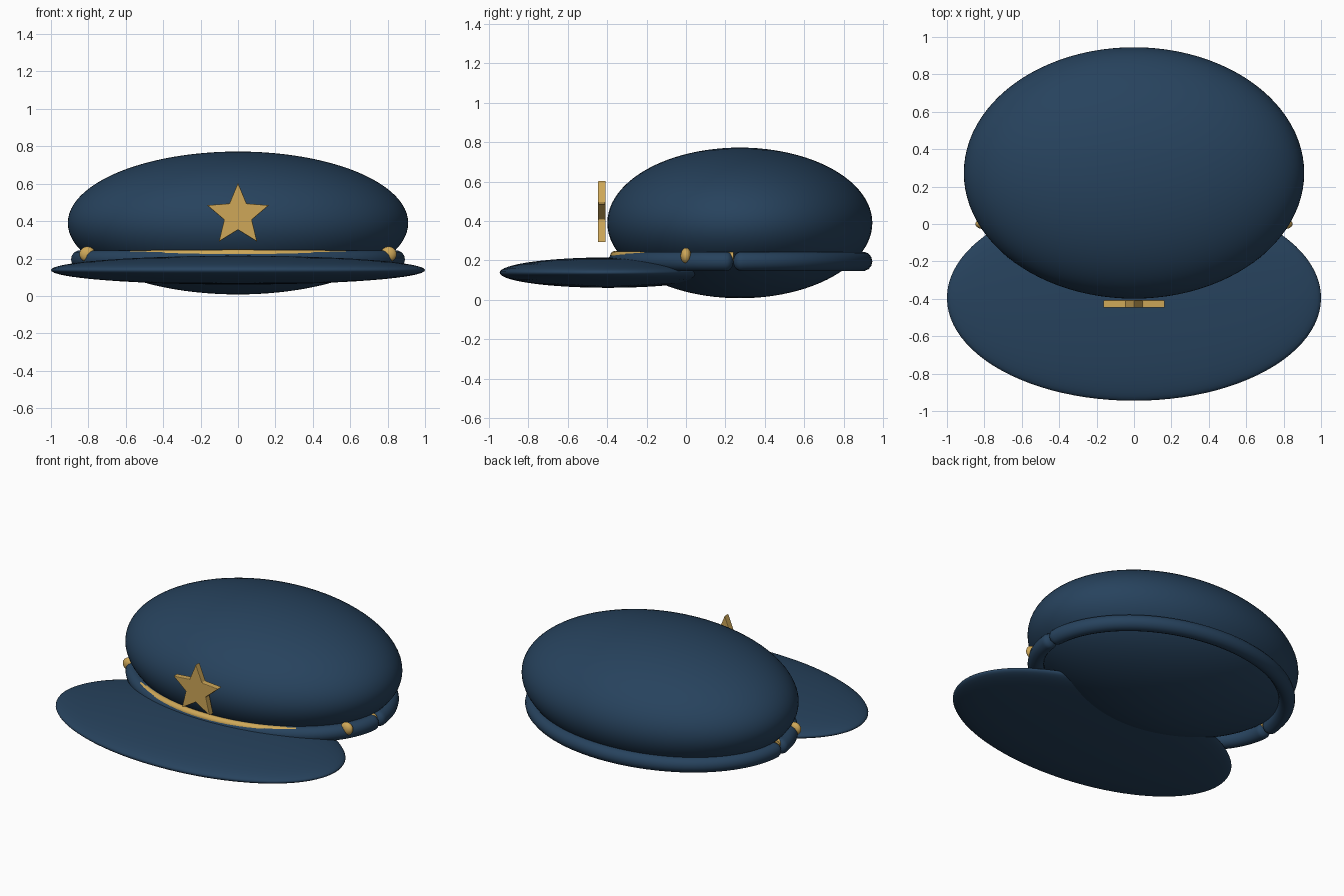
import bpy
import bmesh
import math

if "Cube" in bpy.data.objects:
    bpy.data.objects.remove(bpy.data.objects["Cube"])


def make_material(name, colour):
    mat = bpy.data.materials.new(name)
    mat.use_nodes = True
    mat.diffuse_color = colour
    bsdf = mat.node_tree.nodes["Principled BSDF"]
    bsdf.inputs["Base Color"].default_value = colour
    return mat


navy = make_material("navy cloth", (0.02, 0.055, 0.11, 1))
gold = make_material("gold metal", (0.62, 0.39, 0.098, 1))


def ellipsoid(name, centre, radii, mat, segments=64, rings=32):
    bpy.ops.mesh.primitive_uv_sphere_add(segments=segments, ring_count=rings, location=centre)
    obj = bpy.context.object
    obj.name = name
    obj.scale = radii
    bpy.ops.object.transform_apply(location=False, rotation=False, scale=True)
    bpy.ops.object.shade_smooth()
    obj.data.materials.append(mat)
    return obj


def half_band(name, rx, ry, z, thickness, mat, droop=0.0, taper=0.06, steps=64):
    """Half elliptical tube through the sides; negative ry runs round the front."""
    curve = bpy.data.curves.new(name, "CURVE")
    curve.dimensions = "3D"
    curve.bevel_depth = thickness
    curve.bevel_resolution = 5
    curve.use_fill_caps = True
    spline = curve.splines.new("POLY")
    # Points crowd towards the ends so that the tapered tips stay round
    angles = [math.pi * (1 - math.cos(math.pi * i / steps)) / 2 for i in range(steps + 1)]
    spline.points.add(steps)
    for point, a in zip(spline.points, angles):
        x = rx * math.cos(a)
        point.co = (x, pivot_y + ry * math.sin(a), z - droop * abs(x), 1)
        near_end = min(a, math.pi - a) / taper if taper else 1
        t = min(1, near_end)
        point.radius = max(0.12, math.sqrt(1 - (1 - t) ** 2))
    obj = bpy.data.objects.new(name, curve)
    bpy.context.collection.objects.link(obj)
    bpy.ops.object.select_all(action="DESELECT")
    obj.select_set(True)
    bpy.context.view_layer.objects.active = obj
    bpy.ops.object.convert(target="MESH")
    obj = bpy.context.object
    obj.name = name
    bpy.ops.object.shade_smooth_by_angle(angle=math.radians(50))
    obj.data.materials.clear()
    obj.data.materials.append(mat)
    return obj


# Crown and visor
ellipsoid("crown", (0, 0.273, 0.39), (0.91, 0.672, 0.382), navy, 96, 48)
ellipsoid("visor", (0, -0.395, 0.138), (1.0, 0.55, 0.077), navy, 96, 32)

# Hat band in two halves that meet at the sides, with a gold cord in front
pivot_y = 0.24
half_band("band_front", 0.845, -0.585, 0.195, 0.05, navy)
half_band("band_back", 0.845, 0.655, 0.195, 0.05, navy)
half_band("gold_cord", 0.837, -0.60, 0.223, 0.025, gold, droop=0.007, taper=0)

# Side buttons
for side, label in ((1, "left"), (-1, "right")):
    ellipsoid("button_" + label, (side * 0.805, 0.0, 0.223), (0.043, 0.027, 0.041), gold, 24, 16)

# Star badge standing in front of the crown
bm = bmesh.new()
outline = []
for i in range(10):
    r = 0.174 if i % 2 == 0 else 0.078
    a = math.pi / 2 + i * math.pi / 5
    outline.append(bm.verts.new((r * math.cos(a), -0.02, r * math.sin(a))))
face = bm.faces.new(outline)
extruded = bmesh.ops.extrude_face_region(bm, geom=[face])
moved = [v for v in extruded["geom"] if isinstance(v, bmesh.types.BMVert)]
bmesh.ops.translate(bm, verts=moved, vec=(0, 0.04, 0))
bmesh.ops.recalc_face_normals(bm, faces=bm.faces)
mesh = bpy.data.meshes.new("star_badge")
bm.to_mesh(mesh)
bm.free()
star = bpy.data.objects.new("star_badge", mesh)
star.location = (0, -0.427, 0.431)
mesh.materials.append(gold)
bpy.context.collection.objects.link(star)
bevel = star.modifiers.new("soft_edges", "BEVEL")
bevel.width = 0.004
bevel.segments = 2
